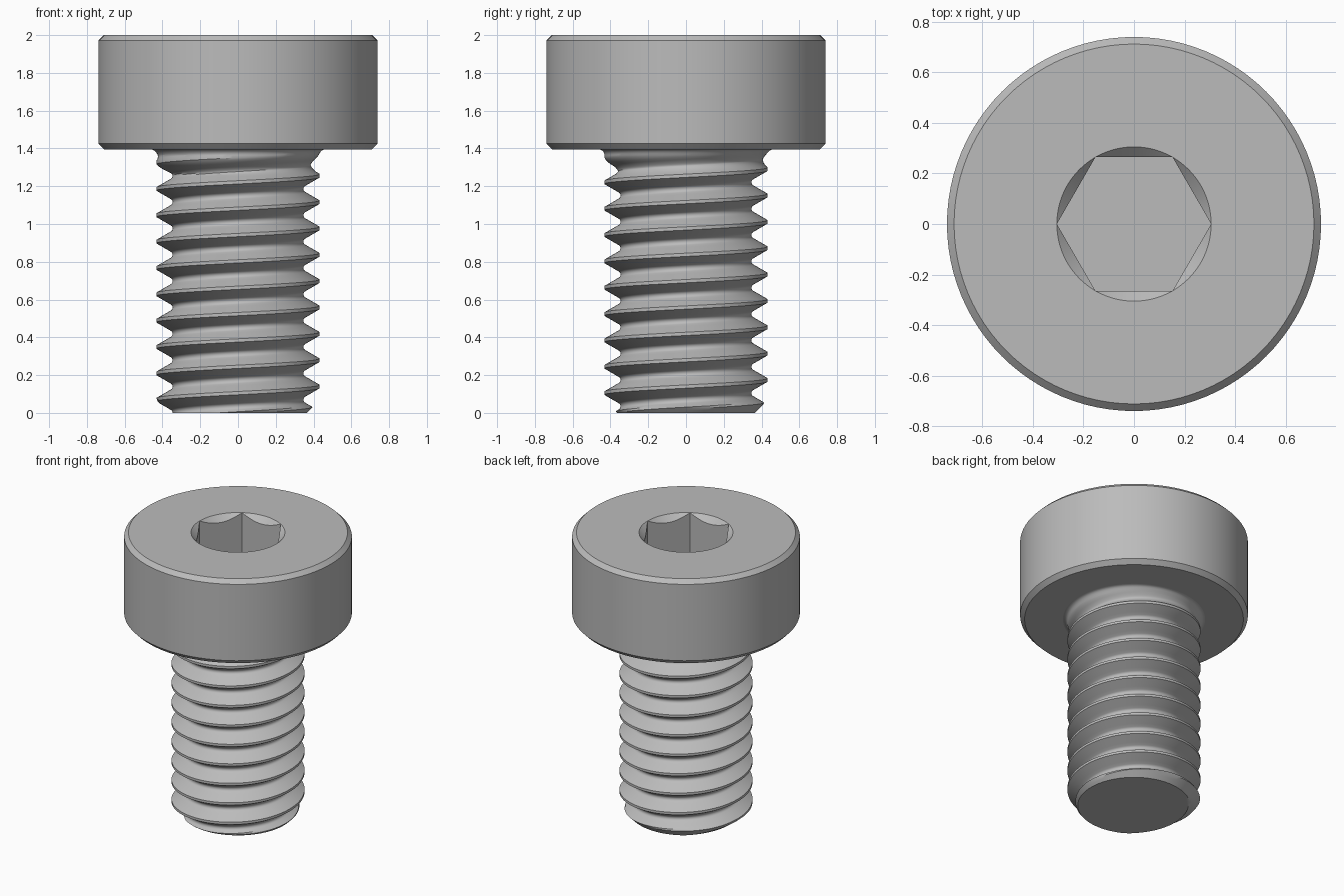
import bpy
import bmesh
import math

cube = bpy.data.objects.get("Cube")
if cube:
    bpy.data.objects.remove(cube, do_unlink=True)

TAU = math.tau
SEG = 96
NECK_Z = 1.395                 # underside of the head
PITCH, CREST = 0.1395, 0.432   # thread pitch and outer radius
H = PITCH * math.sqrt(3) / 2   # height of the sharp thread triangle
ROOT_R = H / 6                 # root rounding

steel = bpy.data.materials.new("steel_grey")
steel.use_nodes = True
steel.diffuse_color = (0.5, 0.5, 0.5, 1)
steel.node_tree.nodes["Principled BSDF"].inputs["Base Color"].default_value = steel.diffuse_color


def loft(name, columns, cap):
    """Skin vertical point columns around z; cap is the height of the flat end face."""
    bm = bmesh.new()
    grid = [[bm.verts.new(p) for p in col] for col in columns]
    for a, b in zip(grid, grid[1:]):
        for j in range(len(a) - 1):
            bm.faces.new((a[j], b[j], b[j + 1], a[j + 1]))
    bmesh.ops.remove_doubles(bm, verts=bm.verts, dist=1e-5)
    bmesh.ops.dissolve_degenerate(bm, edges=bm.edges, dist=1e-5)
    rim = [e for e in bm.edges if e.is_boundary
           and all(abs(v.co.z - cap) < 1e-4 for v in e.verts)]
    bmesh.ops.holes_fill(bm, edges=rim, sides=0)
    bmesh.ops.recalc_face_normals(bm, faces=bm.faces)
    mesh = bpy.data.meshes.new(name)
    bm.to_mesh(mesh)
    bm.free()
    mesh.materials.append(steel)
    obj = bpy.data.objects.new(name, mesh)
    bpy.context.collection.objects.link(obj)
    bpy.ops.object.select_all(action="DESELECT")
    obj.select_set(True)
    bpy.context.view_layer.objects.active = obj
    bpy.ops.object.shade_smooth_by_angle(angle=math.radians(32))
    return obj


def polar(r, angle, z):
    return (r * math.cos(angle), r * math.sin(angle), z)


# Head: chamfered cylinder with a countersunk hexagonal socket
def head_column(angle):
    flat, corner = 0.264, 0.264 / math.cos(math.pi / 6)
    hexagon = flat / math.cos(angle % (math.pi / 3) - math.pi / 6)
    profile = [(0.42, NECK_Z), (0.71, NECK_Z), (0.739, NECK_Z + 0.03), (0.739, 1.972),
               (0.711, 2), (corner, 2), (hexagon, 2 - (corner - hexagon)), (hexagon, 1.6)]
    return [polar(r, angle, z) for r, z in profile]


loft("socket_head", [head_column(TAU * i / SEG) for i in range(SEG + 1)], 1.6)


# Thread: crest flat, 60 degree flanks, rounded root, fading out under the head
def groove_depth(offset):
    """Depth below the crest at an axial distance from the crest centre."""
    from_root = PITCH / 2 - offset
    if from_root < PITCH / 8:
        return H * 13 / 24 + math.sqrt(max(ROOT_R ** 2 - from_root ** 2, 0))
    return max(0, (offset - PITCH / 16) * math.sqrt(3))


def shank_radius(angle, z):
    phase = (z / PITCH - angle / TAU) % 1
    fade = min(1, max(0, (1.38 - z) / 0.115))
    r = CREST - fade * groove_depth(min(phase, 1 - phase) * PITCH)
    return min(r, 0.365 + z)


root = [ROOT_R * math.sin(math.radians(a)) / PITCH for a in range(-60, 61, 20)]
flank = [1 / 16 + 5 / 16 * i / 4 for i in range(4)]
phases = flank + [0.5 + s for s in root] + [1 - s for s in reversed(flank)]
FILLET = 0.03


def shank_column(angle):
    top = NECK_Z - FILLET
    column = []
    for turn in range(-2, 12):
        for p in phases:
            z = min(top, max(0, PITCH * (angle / TAU + turn + p)))
            column.append(polar(shank_radius(angle, z), angle, z))
    # Fillet flaring into the head
    for i in range(1, 6):
        t = math.pi / 2 * i / 5
        z = top + FILLET * math.sin(t)
        column.append(polar(shank_radius(angle, z) + FILLET * (1 - math.cos(t)), angle, z))
    return column


loft("threaded_shank", [shank_column(TAU * i / SEG) for i in range(SEG + 1)], 0)
